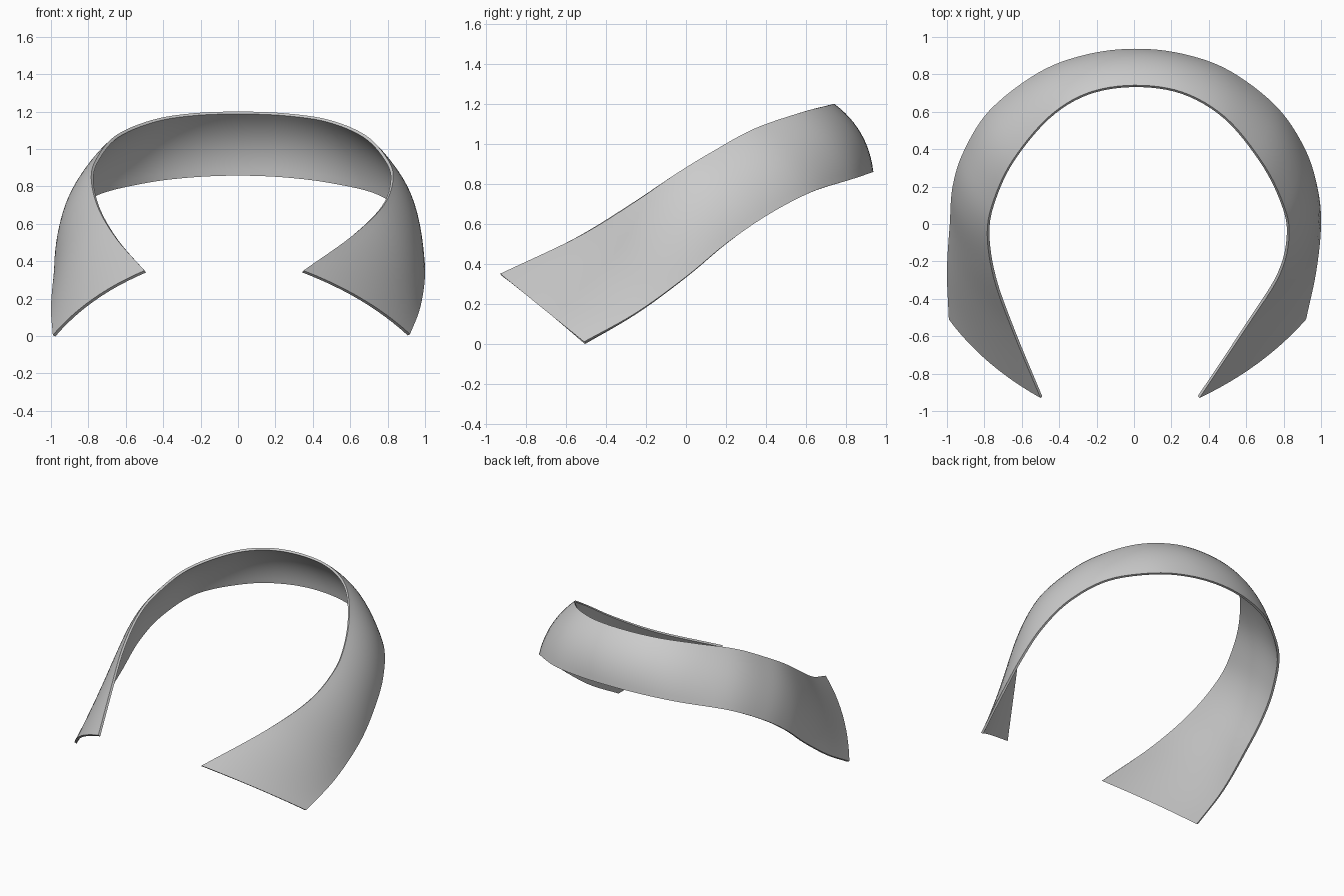
import bpy, bmesh
from mathutils import Vector

if "Cube" in bpy.data.objects:
    bpy.data.objects.remove(bpy.data.objects["Cube"])

# Edge paths of the band, running from the left tip round the back to the right tip
UPPER = [(-.50, -.93, .35), (-.65, -.57, .52), (-.75, -.29, .69), (-.785, -.05, .85),
         (-.75, .13, .96), (-.65, .34, 1.075), (-.46, .57, 1.155), (-.25, .70, 1.19),
         (0, .742, 1.20), (.26, .705, 1.19), (.49, .57, 1.155), (.68, .34, 1.075),
         (.79, .13, .96), (.83, -.05, .85), (.78, -.27, .70), (.61, -.54, .535), (.35, -.93, .35)]
LOWER = [(-.99, -.51, .005), (-1.0, -.25, .155), (-.985, 0, .335), (-.97, .2, .50),
         (-.91, .39, .635), (-.77, .61, .755), (-.51, .81, .82), (-.26, .905, .85),
         (0, .937, .86), (.26, .91, .85), (.51, .82, .82), (.76, .63, .76),
         (.91, .41, .645), (.98, .2, .50), (1.0, 0, .335), (.975, -.25, .155), (.92, -.51, .01)]
ROWS, STEPS = 12, 6


def smooth_path(points):
    """Catmull-Rom curve through the points."""
    p = [Vector(q) for q in points]
    p = [2 * p[0] - p[1]] + p + [2 * p[-1] - p[-2]]
    out = []
    for i in range(1, len(p) - 2):
        a, b, c, d = p[i - 1:i + 3]
        for k in range(STEPS):
            t = k / STEPS
            out.append(.5 * (2 * b + (c - a) * t + (2 * a - 5 * b + 4 * c - d) * t ** 2
                             + (3 * b - a - 3 * c + d) * t ** 3))
    return out + [p[-2]]


# Curved band lofted between the two edges, bulging outward across its width
up, low = smooth_path(UPPER), smooth_path(LOWER)
n = len(up)
bm = bmesh.new()
grid = []
for i in range(n):
    j, k = max(i - 1, 0), min(i + 1, n - 1)
    along = (up[k] + low[k]) - (up[j] + low[j])
    out = (up[i] - low[i]).cross(along).normalized()
    mid = (up[i] + low[i]) / 2
    if out.dot(Vector((mid.x, mid.y, 0))) < 0:
        out = -out
    col = []
    for r in range(ROWS + 1):
        v = r / ROWS
        col.append(bm.verts.new(low[i].lerp(up[i], v) + out * .042 * 4 * v * (1 - v)))
    grid.append(col)
for a, b in zip(grid, grid[1:]):
    for r in range(ROWS):
        bm.faces.new((a[r], a[r + 1], b[r + 1], b[r]))
bm.normal_update()
# Outer side must face away from the centre
if sum(f.normal.dot(Vector((f.calc_center_median().x, f.calc_center_median().y, 0)))
       for f in bm.faces) < 0:
    bmesh.ops.reverse_faces(bm, faces=bm.faces[:])
mesh = bpy.data.meshes.new("collar_band")
bm.to_mesh(mesh)
bm.free()
band = bpy.data.objects.new("collar_band", mesh)
bpy.context.collection.objects.link(band)

# Thin shell, thickened toward the inside
shell = band.modifiers.new("shell", 'SOLIDIFY')
shell.thickness = .016
shell.offset = -1
bpy.context.view_layer.objects.active = band
band.select_set(True)
bpy.ops.object.modifier_apply(modifier="shell")
bpy.ops.object.shade_smooth_by_angle()
